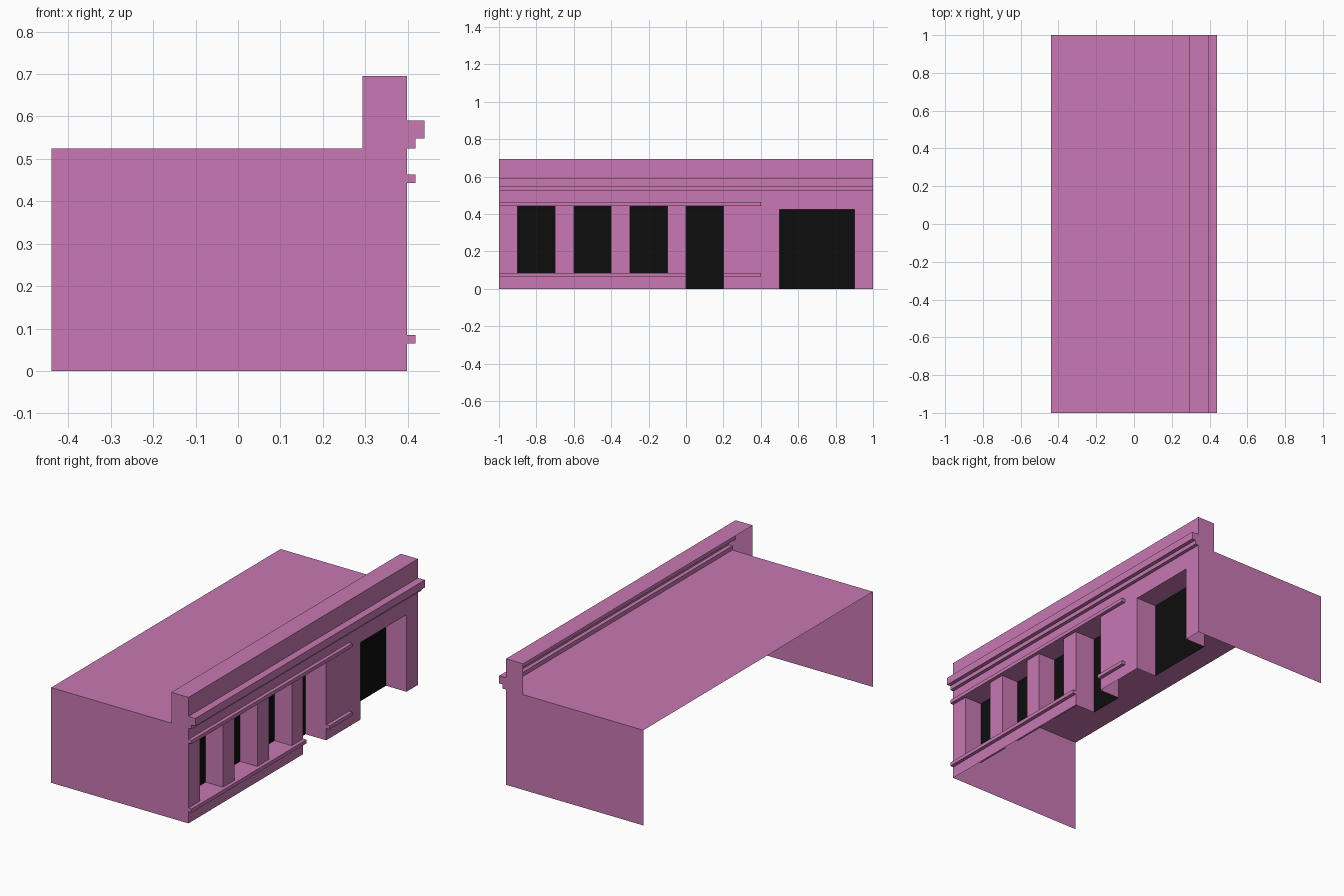
import bpy, bmesh
from mathutils import Vector

if "Cube" in bpy.data.objects:
    bpy.data.objects.remove(bpy.data.objects["Cube"])

BACK, FRONT, PARAPET = -0.44, 0.398, 0.293
ROOF, TOP = 0.525, 0.695


def material(name, color):
    m = bpy.data.materials.new(name)
    m.diffuse_color = color
    m.use_nodes = True
    m.node_tree.nodes["Principled BSDF"].inputs["Base Color"].default_value = m.diffuse_color
    return m


pink = material("pink_plaster", (0.58, 0.19, 0.45, 1))
black = material("black_glass", (0.004, 0.004, 0.004, 1))


def add_face(bm, points, facing):
    f = bm.faces.new([bm.verts.new(p) for p in points])
    f.normal_update()
    if f.normal.dot(Vector(facing)) < 0:
        f.normal_flip()


def finish(bm, name, mat):
    # Weld the cells and merge coplanar ones into clean panels
    bmesh.ops.remove_doubles(bm, verts=bm.verts, dist=1e-5)
    bmesh.ops.dissolve_limit(bm, angle_limit=0.01, verts=bm.verts, edges=bm.edges)
    me = bpy.data.meshes.new(name)
    bm.to_mesh(me)
    bm.free()
    me.materials.append(mat)
    ob = bpy.data.objects.new(name, me)
    bpy.context.collection.objects.link(ob)


# Openings and raised mouldings: y0, y1, z0, z1, x position of the surface
openings = [(y, y + 0.2, 0.085, 0.443, 0.293) for y in (-0.9, -0.6, -0.3)]
openings += [(0.0, 0.2, 0.0, 0.443, 0.273), (0.5, 0.9, 0.0, 0.425, 0.273)]
mouldings = [(-1, 1, 0.548, 0.59, 0.44), (-1, 1, ROOF, 0.548, 0.418),
             (-1, 0.4, 0.443, 0.463, 0.418), (-1, 0.4, 0.065, 0.085, 0.418)]
regions = openings + mouldings
ys = sorted({-1, 1} | {v for r in regions for v in r[:2]})
zs = sorted({0, TOP} | {v for r in regions for v in r[2:4]})


def surface(i, j):
    """Surface x of a facade cell, and whether it is a pane."""
    if not 0 <= i < len(ys) - 1:
        return FRONT, False
    y, z = (ys[i] + ys[i + 1]) / 2, (zs[j] + zs[j + 1]) / 2
    for n, (y0, y1, z0, z1, x) in enumerate(regions):
        if y0 < y < y1 and z0 < z < z1:
            return x, n < len(openings)
    return FRONT, False


# Facade: stepped panels with reveals and mouldings, panes kept separate
wall, panes = bmesh.new(), bmesh.new()
for j in range(len(zs) - 1):
    z0, z1 = zs[j], zs[j + 1]
    for i in range(-1, len(ys) - 1):
        a, is_pane = surface(i, j)
        if i >= 0:
            y0, y1 = ys[i], ys[i + 1]
            add_face(panes if is_pane else wall,
                     [(a, y0, z0), (a, y1, z0), (a, y1, z1), (a, y0, z1)], (1, 0, 0))
            if j < len(zs) - 2:
                c = surface(i, j + 1)[0]
                if c != a:
                    add_face(wall, [(a, y0, z1), (a, y1, z1), (c, y1, z1), (c, y0, z1)],
                             (0, 0, a - c))
        b, y = surface(i + 1, j)[0], ys[i + 1]
        if a != b:
            add_face(wall, [(a, y, z0), (b, y, z0), (b, y, z1), (a, y, z1)], (0, a - b, 0))
# Parapet coping
add_face(wall, [(PARAPET, -1, TOP), (FRONT, -1, TOP), (FRONT, 1, TOP), (PARAPET, 1, TOP)],
         (0, 0, 1))
finish(wall, "facade", pink)
finish(panes, "window_and_door_panes", black)

# End walls, with the parapet return
for side, name in ((-1, "front_end_wall"), (1, "back_end_wall")):
    bm = bmesh.new()
    profile = [(BACK, 0), (FRONT, 0), (FRONT, TOP), (PARAPET, TOP), (PARAPET, ROOF), (BACK, ROOF)]
    add_face(bm, [(x, side, z) for x, z in profile], (0, side, 0))
    finish(bm, name, pink)

# Flat roof
bm = bmesh.new()
add_face(bm, [(BACK, -1, ROOF), (FRONT, -1, ROOF), (FRONT, 1, ROOF), (BACK, 1, ROOF)], (0, 0, 1))
finish(bm, "roof", pink)
